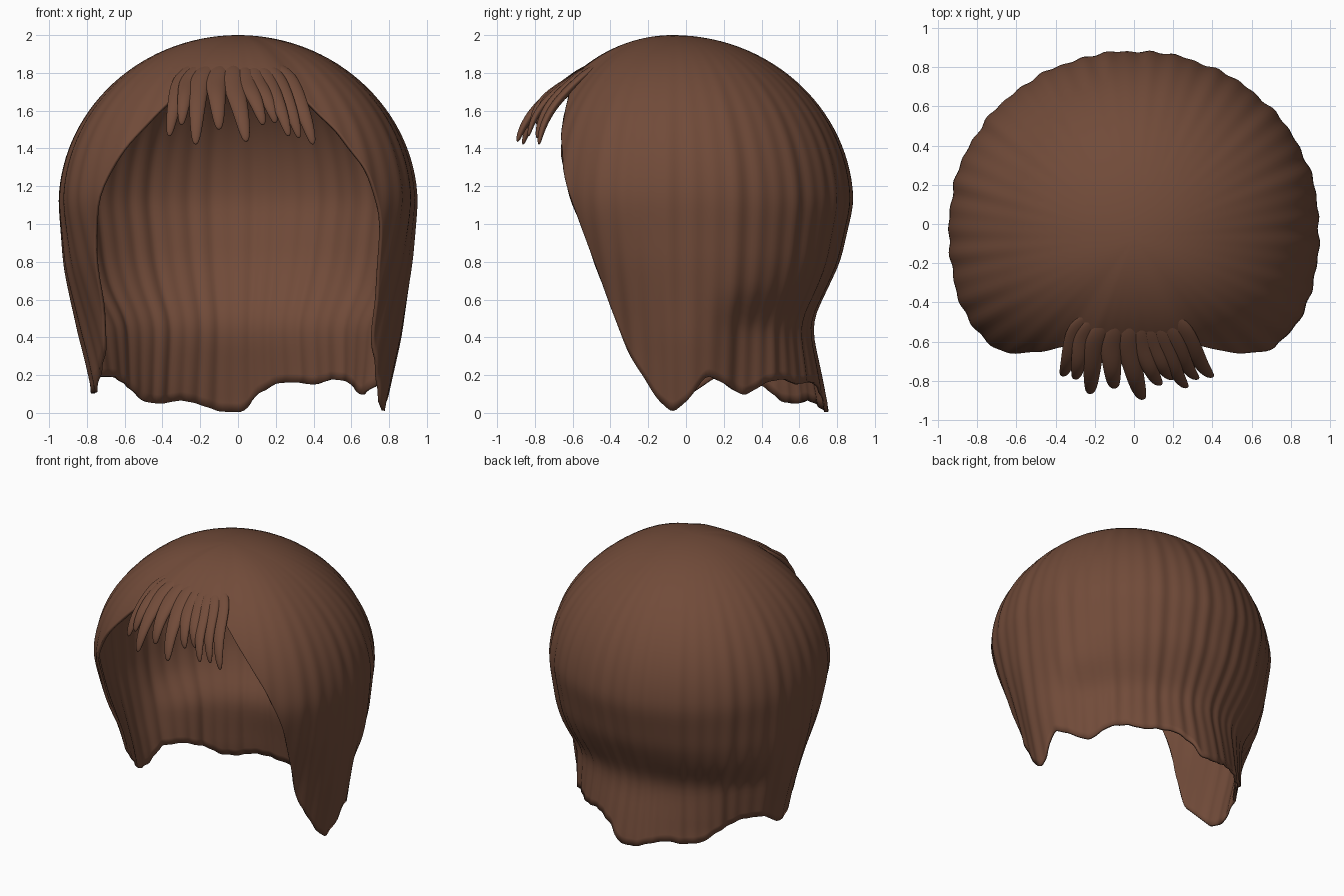
import bpy, bmesh, math
from mathutils import Vector

if "Cube" in bpy.data.objects:
    bpy.data.objects.remove(bpy.data.objects["Cube"])

brown = bpy.data.materials.new("chestnut brown")
brown.diffuse_color = (0.165, 0.07, 0.041, 1)
brown.use_nodes = True
brown.node_tree.nodes["Principled BSDF"].inputs["Base Color"].default_value = brown.diffuse_color


def interp(table, x):
    if x <= table[0][0]:
        return table[0][1]
    for (x0, y0), (x1, y1) in zip(table, table[1:]):
        if x <= x1:
            return y0 + (y1 - y0) * (x - x0) / (x1 - x0)
    return table[-1][1]


def soft(table, x, w):
    return sum(interp(table, x + k * w) for k in (-1, -0.5, 0, 0.5, 1)) / 5


def step(a, b, x):
    t = max(0, min(1, (x - a) / (b - a)))
    return t * t * (3 - 2 * t)


def finish(name, bm):
    me = bpy.data.meshes.new(name)
    bm.to_mesh(me)
    bm.free()
    me.materials.append(brown)
    ob = bpy.data.objects.new(name, me)
    bpy.context.collection.objects.link(ob)
    me.polygons.foreach_set("use_smooth", [True] * len(me.polygons))
    return ob


# Height of the lower edge by angle (degrees from the front, towards +x)
HEM = [(0, 1.75), (25, 1.73), (31, 1.65), (39.4, 1.48), (46.7, 1.28), (53.7, 1.0),
       (58.7, .7), (65.7, .35), (78.7, .07), (84.8, 0), (91, .07), (97.7, .2),
       (106, .15), (115, .09), (126, .165), (136, .18), (145, .15), (155, .165),
       (163, .16), (172, .1), (178, .005), (188, .01), (197, .05), (205, .07),
       (215, .05), (224, .06), (233, .13), (246, .19), (258, .19), (268, .1),
       (277, .11), (294.3, .35), (301.3, .7), (306.3, 1.0), (313.3, 1.28),
       (320.6, 1.48), (329, 1.65), (335, 1.73), (360, 1.75)]
# Half width, depths and squareness by height
WIDTH = [(0, .775), (.2, .82), (.4, .865), (.6, .893), (.8, .922), (1.1, .945)]
BACK = [(0, .76), (.2, .72), (.4, .675), (.5, .675), (.6, .72), (.8, .815), (1.1, .885)]
FRONT = [(0, .7), (.5, .73), (1.1, .81)]
SQUARE = [(.4, 1.7), (.7, 2.05), (1.1, 2.7)]
NAPE = [(90, 2), (110, 1.52), (130, 1.75), (180, 1.75)]
MID, DOME = 1.1, 0.9          # dome equator height and dome rise
ARC = DOME * math.pi / 2


def surface(deg, dist):
    """Point on the hair surface, dist along the strand from the crown."""
    phi = math.radians(deg)
    sx, sy = math.sin(phi), -math.cos(phi)
    if dist < ARC:
        th = dist / DOME
        z, s = MID + DOME * math.cos(th), math.sin(th)
    else:
        z, s = MID - (dist - ARC), 1
    off = min(deg % 360, 360 - deg % 360)
    low = 1 - step(.42, .7, z)
    if sy < 0:
        depth = soft(FRONT, z, .05) + .07 * (1 - step(18, 36, off))
        n = soft(SQUARE, z, .1)
    else:
        depth = soft(BACK, z, .05)
        n = 2 + (soft(NAPE, off, 6) - 2) * low
    w = soft(WIDTH, z, .05)
    if sx < 0:
        w -= .03 * (1 - step(.25, .8, z)) * step(0, .15, z)
    r = (abs(sx / w) ** n + abs(sy / depth) ** n) ** (-1 / n)
    # combed ridges
    r += .65 * s * s * (.006 * math.sin(48 * phi) + .004 * math.sin(31 * phi + 1)
                        + .004 * math.sin(17 * phi + 2))
    return Vector((sx * r * s, sy * r * s - .07 * (1 - s), z))


# Main hair shell
COLS, ROWS = 288, 52
bm = bmesh.new()
crown = bm.verts.new((0, -.07, MID + DOME))
grid = []
for j in range(COLS):
    deg = 360 * j / COLS
    zmin = max(0, soft(HEM, deg, 1.5))
    if zmin < MID:
        length = ARC + MID - zmin
    else:
        length = DOME * math.acos((zmin - MID) / DOME)
    grid.append([bm.verts.new(surface(deg, length * i / ROWS)) for i in range(1, ROWS + 1)])
for j in range(COLS):
    a, b = grid[j], grid[(j + 1) % COLS]
    bm.faces.new((crown, a[0], b[0]))
    for i in range(ROWS - 1):
        bm.faces.new((a[i], a[i + 1], b[i + 1], b[i]))
shell = finish("hair_shell", bm)
mod = shell.modifiers.new("thickness", 'SOLIDIFY')
mod.thickness = .018
mod.offset = -1


def on_dome(deg, z, lift):
    """Point near the dome at height z, lifted off along its radius."""
    p = surface(deg % 360, DOME * math.acos((z - MID) / DOME))
    return p + (p - Vector((0, 0, MID))).normalized() * lift


# Fringe locks: flattened tapering tubes that grow out of the dome
def lock(name, hem_x, tip, width):
    tip = Vector(tip)
    deg = math.degrees(math.atan2(hem_x, .6))
    path = [on_dome(deg * .9, 1.88, -.035), on_dome(deg * .97, 1.82, -.014),
            on_dome(deg, 1.755, -.004)]
    hem = path[-1]
    path += [hem.lerp(tip, .45) + Vector((0, -.03, .035)),
             hem.lerp(tip, .8) + Vector((0, -.025, .025)), tip]
    sizes = [.6, 1.15, 1.3, 1.0, .75, .35]
    bm = bmesh.new()
    rings = []
    last = len(path) - 1
    for k, (p, s) in enumerate(zip(path, sizes)):
        tan = (path[min(k + 1, last)] - path[max(k - 1, 0)]).normalized()
        side = Vector((1, 0, 0)) - tan * tan.x
        side.normalize()
        up = side.cross(tan)
        thick = width * min(s, .9) * .6
        rings.append([bm.verts.new(p + side * math.cos(q) * width * s
                                   + up * math.sin(q) * thick)
                      for q in (m * math.pi / 4 for m in range(8))])
    for a, b in zip(rings, rings[1:]):
        for m in range(8):
            bm.faces.new((a[m], b[m], b[(m + 1) % 8], a[(m + 1) % 8]))
    bm.faces.new(rings[0])
    bm.faces.new(rings[-1])
    bmesh.ops.recalc_face_normals(bm, faces=bm.faces)
    ob = finish(name, bm)
    mod = ob.modifiers.new("smooth", 'SUBSURF')
    mod.levels = mod.render_levels = 2


LOCKS = [(-.345, (-.365, -.775, 1.46), .042), (-.285, (-.30, -.79, 1.52), .042),
         (-.21, (-.225, -.865, 1.415), .048), (-.12, (-.10, -.835, 1.495), .05),
         (-.03, (.045, -.895, 1.43), .052), (.04, (.135, -.82, 1.52), .045),
         (.10, (.20, -.79, 1.53), .042), (.16, (.27, -.835, 1.46), .042),
         (.22, (.325, -.79, 1.45), .042), (.295, (.40, -.78, 1.415), .046)]
for k, (x, tip, w) in enumerate(LOCKS):
    lock(f"fringe_lock_{k + 1}", x, tip, w)
